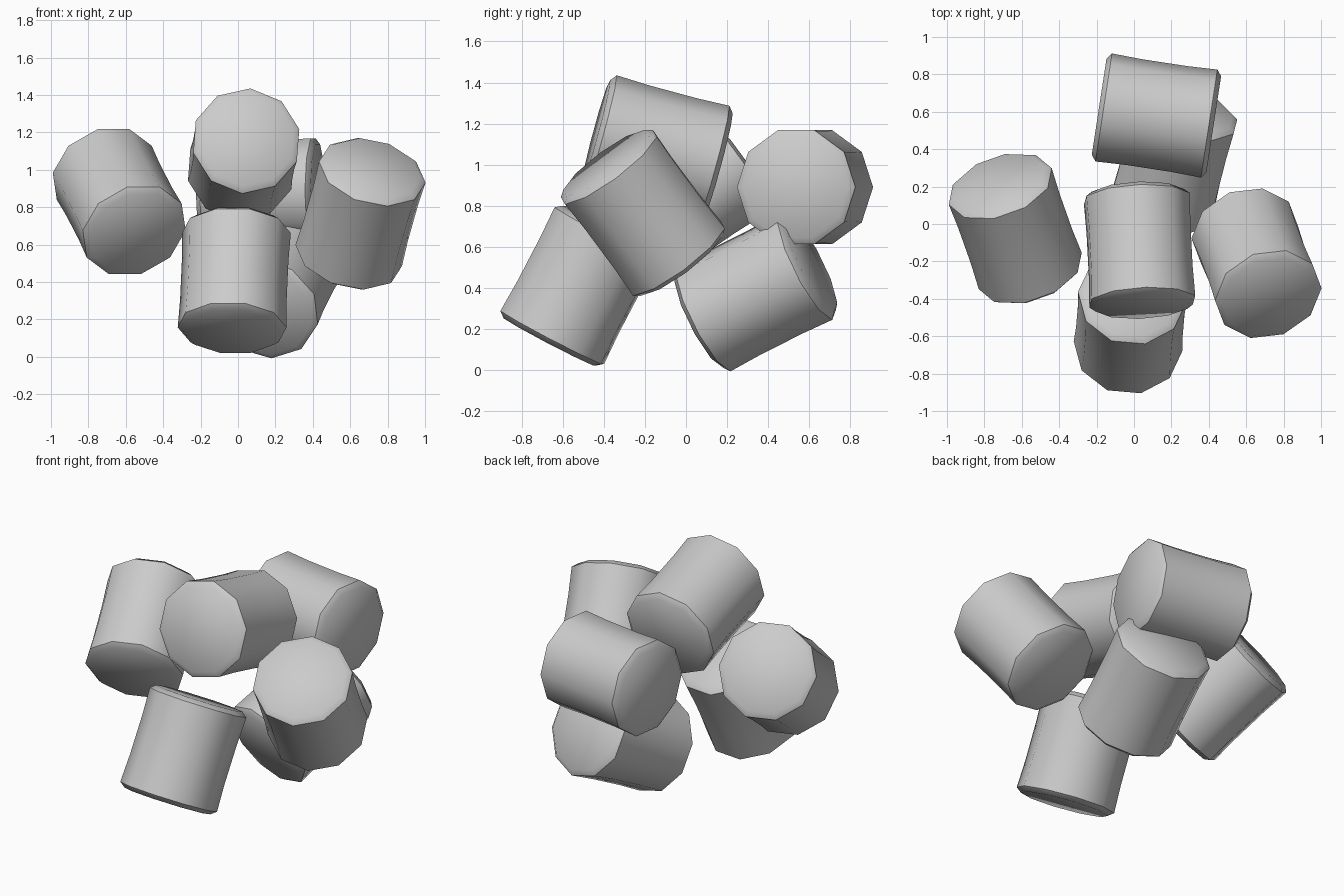
import bpy, bmesh, math
from mathutils import Matrix, Vector

cube = bpy.data.objects.get("Cube")
if cube:
    bpy.data.objects.remove(cube, do_unlink=True)

SIDES = 10
# Half profile (radius, height): flat cap, soft rim, slightly pinched waist
PROFILE = [(0, 0.31), (0.26, 0.31), (0.292, 0.285), (0.286, 0.12)]

grey = bpy.data.materials.new("soft_grey")
grey.use_nodes = True
COLOUR = (0.6, 0.6, 0.6, 1)
grey.diffuse_color = COLOUR
grey.node_tree.nodes["Principled BSDF"].inputs["Base Color"].default_value = COLOUR


def make_puff(name, centre, axis, roll):
    """One stubby ten-sided cylinder pointing along axis."""
    bm = bmesh.new()
    outline = PROFILE + [(r, -h) for r, h in reversed(PROFILE)]
    verts = [bm.verts.new((0, r, h)) for r, h in outline]
    edges = [bm.edges.new(pair) for pair in zip(verts, verts[1:])]
    bmesh.ops.spin(bm, geom=verts + edges, cent=(0, 0, 0), axis=(0, 0, 1),
                   angle=math.tau, steps=SIDES)
    bmesh.ops.remove_doubles(bm, verts=bm.verts, dist=0.001)
    # Merge each cap fan into a single polygon
    poles = [v for v in bm.verts if Vector(v.co[:2]).length < 0.01]
    bmesh.ops.dissolve_verts(bm, verts=poles)
    bmesh.ops.recalc_face_normals(bm, faces=bm.faces)
    turn = Vector(axis).to_track_quat('Z', 'Y').to_matrix().to_4x4()
    spin = Matrix.Rotation(math.radians(roll), 4, 'Z')
    bm.transform(Matrix.Translation(centre) @ turn @ spin)
    mesh = bpy.data.meshes.new(name)
    bm.to_mesh(mesh)
    bm.free()
    mesh.materials.append(grey)
    obj = bpy.data.objects.new(name, mesh)
    bpy.context.collection.objects.link(obj)
    bpy.ops.object.select_all(action='DESELECT')
    obj.select_set(True)
    bpy.context.view_layer.objects.active = obj
    bpy.ops.object.shade_smooth_by_angle(angle=math.radians(40))


# The loose pile: name, centre, axis direction, roll in degrees
make_puff("top_puff", (0.03, -0.14, 1.08), (0.05, -0.96, 0.26), -5)
make_puff("front_puff", (-0.02, -0.52, 0.41), (0.04, 0.46, 0.88), 18)
make_puff("back_puff", (0.21, 0.34, 0.38), (0.22, 0.87, 0.44), 0)
make_puff("right_puff", (-0.635, -0.025, 0.83), (-0.28, 0.79, 0.54), 18)
make_puff("left_puff", (0.655, -0.21, 0.765), (0.22, -0.58, 0.78), 0)
make_puff("upper_back_puff", (0.12, 0.58, 0.89), (0.98, -0.15, 0), 18)
